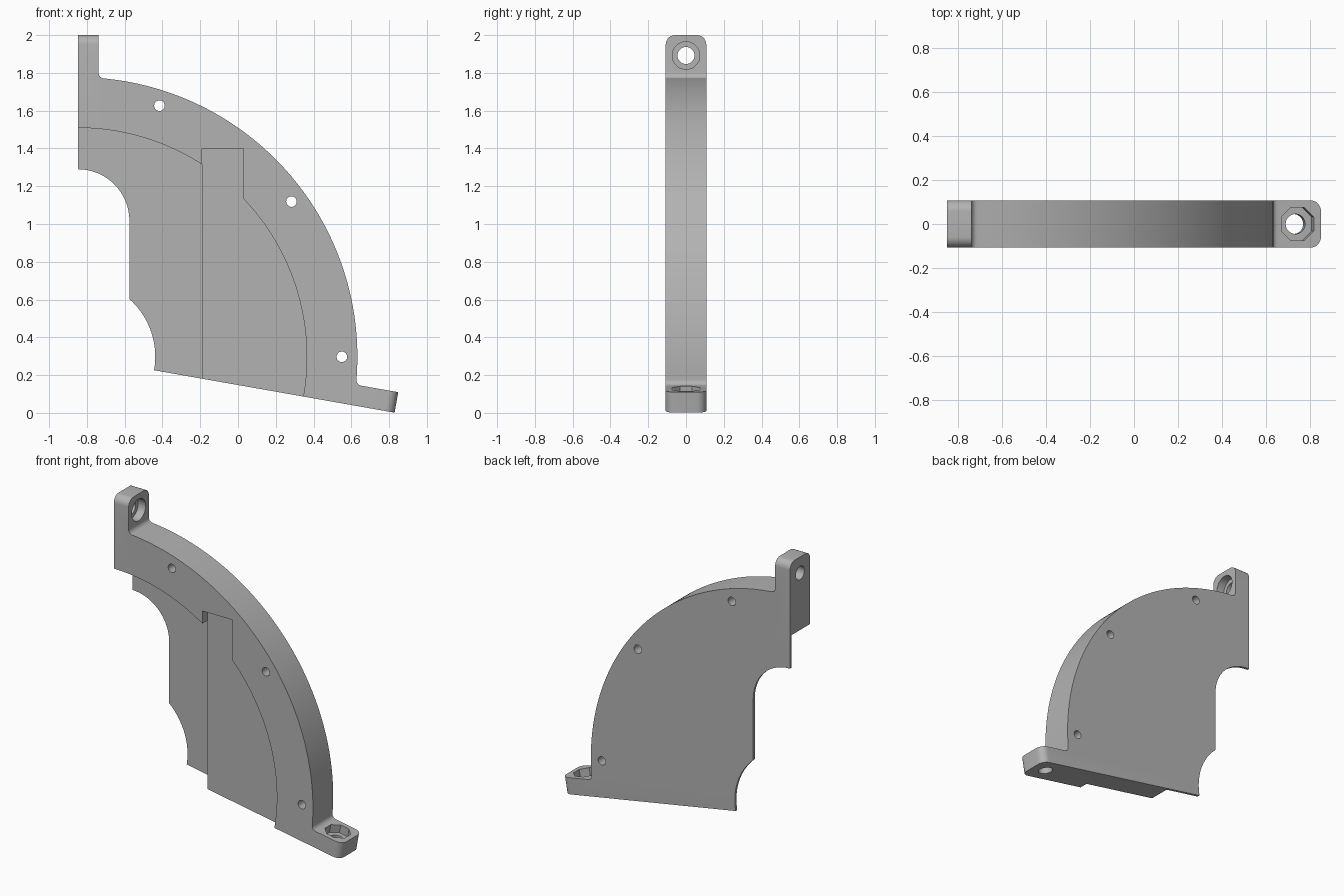
import bpy, bmesh
from math import sin, cos, acos, radians, degrees, atan2, sqrt, pi
from mathutils import Matrix, Vector

if "Cube" in bpy.data.objects:
    bpy.data.objects.remove(bpy.data.objects["Cube"], do_unlink=True)

CX, CZ = -0.848, 0.297          # common centre of the ring
HALF = 0.1075                   # half thickness
R_OUT, R_IN, R_CORE, R_TAB = 1.48, 1.212, 0.41, 1.703
TAB, FILLET, TILT = 0.11, 0.03, radians(10)
STEP_X, FLAT_X, SMALL_R = -0.19, -0.575, 0.273

grey = bpy.data.materials.new("plain grey")
grey.use_nodes = True
GREY = (0.45, 0.45, 0.45, 1)
grey.diffuse_color = GREY
grey.node_tree.nodes["Principled BSDF"].inputs["Base Color"].default_value = GREY


def arc(cx, cz, r, a0, a1, n):
    """Points on an arc, angles in degrees."""
    angles = [radians(a0 + (a1 - a0) * i / n) for i in range(n + 1)]
    return [(cx + r * cos(a), cz + r * sin(a)) for a in angles]


def top_tab(r, n):
    return (CX + n, CZ + r)


def low_tab(r, n):
    return (CX + r * cos(TILT) + n * sin(TILT), CZ - r * sin(TILT) + n * cos(TILT))


def finish(bm, name):
    bmesh.ops.recalc_face_normals(bm, faces=bm.faces)
    mesh = bpy.data.meshes.new(name)
    bm.to_mesh(mesh)
    bm.free()
    obj = bpy.data.objects.new(name, mesh)
    bpy.context.collection.objects.link(obj)
    mesh.materials.append(grey)
    return obj


def prism(points, y0, y1):
    """Extrude an xz outline along y."""
    bm = bmesh.new()
    face = bm.faces.new([bm.verts.new((x, y0, z)) for x, z in points])
    new = bmesh.ops.extrude_face_region(bm, geom=[face])["geom"]
    bmesh.ops.translate(bm, vec=(0, y1 - y0, 0),
                        verts=[v for v in new if isinstance(v, bmesh.types.BMVert)])
    return bm


def rod(start, end, radius, sides, name, spin=0.0):
    a, b = Vector(start), Vector(end)
    turn = (b - a).to_track_quat("Z", "Y").to_matrix().to_4x4()
    place = Matrix.Translation((a + b) / 2) @ turn @ Matrix.Rotation(spin, 4, "Z")
    bm = bmesh.new()
    bmesh.ops.create_cone(bm, cap_ends=True, segments=sides, radius1=radius,
                          radius2=radius, depth=(b - a).length, matrix=place)
    return finish(bm, name)


# Tab outline in radial/normal terms, from the tip to the outer arc
f_n = TAB + FILLET
f_r = sqrt((R_OUT + FILLET) ** 2 - f_n ** 2)
lean = degrees(atan2(f_n, f_r))
tab = [(R_TAB, 0), (R_TAB, TAB)] + arc(f_r, f_n, FILLET, -90, -180 + lean, 6)

# Body outline
outline = [top_tab(*p) for p in tab]
outline += arc(CX, CZ, R_OUT, 90 - lean, lean - 10, 80)[1:-1]
outline += [low_tab(*p) for p in reversed(tab)]
outline += arc(CX, CZ, R_CORE, -10, degrees(acos((FLAT_X - CX) / R_CORE)), 20)
outline += arc(CX, 1.017, SMALL_R, 0, 90, 24)
bm = prism(outline, -HALF, HALF)

# Round the tips of both tabs
tips = []
for place in (top_tab, low_tab):
    ends = [Vector(place(R_TAB, n)) for n in (0, TAB)]
    for e in bm.edges:
        flat = [Vector((v.co.x, v.co.z)) for v in e.verts]
        if all(min((p - q).length for q in ends) < 1e-4 for p in flat) \
                and (flat[0] - flat[1]).length > TAB / 2:
            tips.append(e)
bmesh.ops.bevel(bm, geom=tips, offset=0.05, segments=8, profile=0.5, affect="EDGES")
body = finish(bm, "quarter_ring_bracket")

# Shallow recess with its square notch, and deep recess leaving a thin back plate
notch_x = 0.03
shallow = [(STEP_X, -0.3), (STEP_X, 1.4), (notch_x, 1.4)]
shallow += arc(CX, CZ, R_IN, degrees(acos((notch_x - CX) / R_IN)), -15, 40)
deep = [(STEP_X, -0.3)]
deep += arc(CX, CZ, R_IN, degrees(acos((STEP_X - CX) / R_IN)), 95, 24) + [(-1.2, -0.3)]
cutters = [finish(prism(shallow, -0.3, -0.05), "shallow_recess_cutter"),
           finish(prism(deep, -0.3, 0.09), "deep_recess_cutter")]

# Screw holes through the ring
for x, z in arc(CX, CZ, 1.398, 0, 72, 2):
    cutters.append(rod((x, -0.3, z), (x, 0.3, z), 0.028, 24, "screw_hole_cutter"))

# Bolt holes through the tabs: round pocket on top, octagonal pocket below
for place, sides, radius in ((top_tab, 40, 0.073), (low_tab, 8, 0.081)):
    def at(n):
        x, z = place(1.595, n)
        return (x, 0, z)
    cutters.append(rod(at(-0.1), at(0.2), 0.045, 32, "bolt_hole_cutter"))
    cutters.append(rod(at(0.055), at(0.18), radius, sides, "pocket_cutter", pi / 8))

# Cut, then remove the cutters
bpy.ops.object.select_all(action="DESELECT")
bpy.context.view_layer.objects.active = body
body.select_set(True)
for c in cutters:
    c.hide_render = True
    mod = body.modifiers.new("cut", "BOOLEAN")
    mod.operation, mod.solver, mod.object = "DIFFERENCE", "EXACT", c
    bpy.ops.object.modifier_apply(modifier=mod.name)
    bpy.data.objects.remove(c, do_unlink=True)
bpy.ops.object.shade_smooth_by_angle(angle=radians(25))
